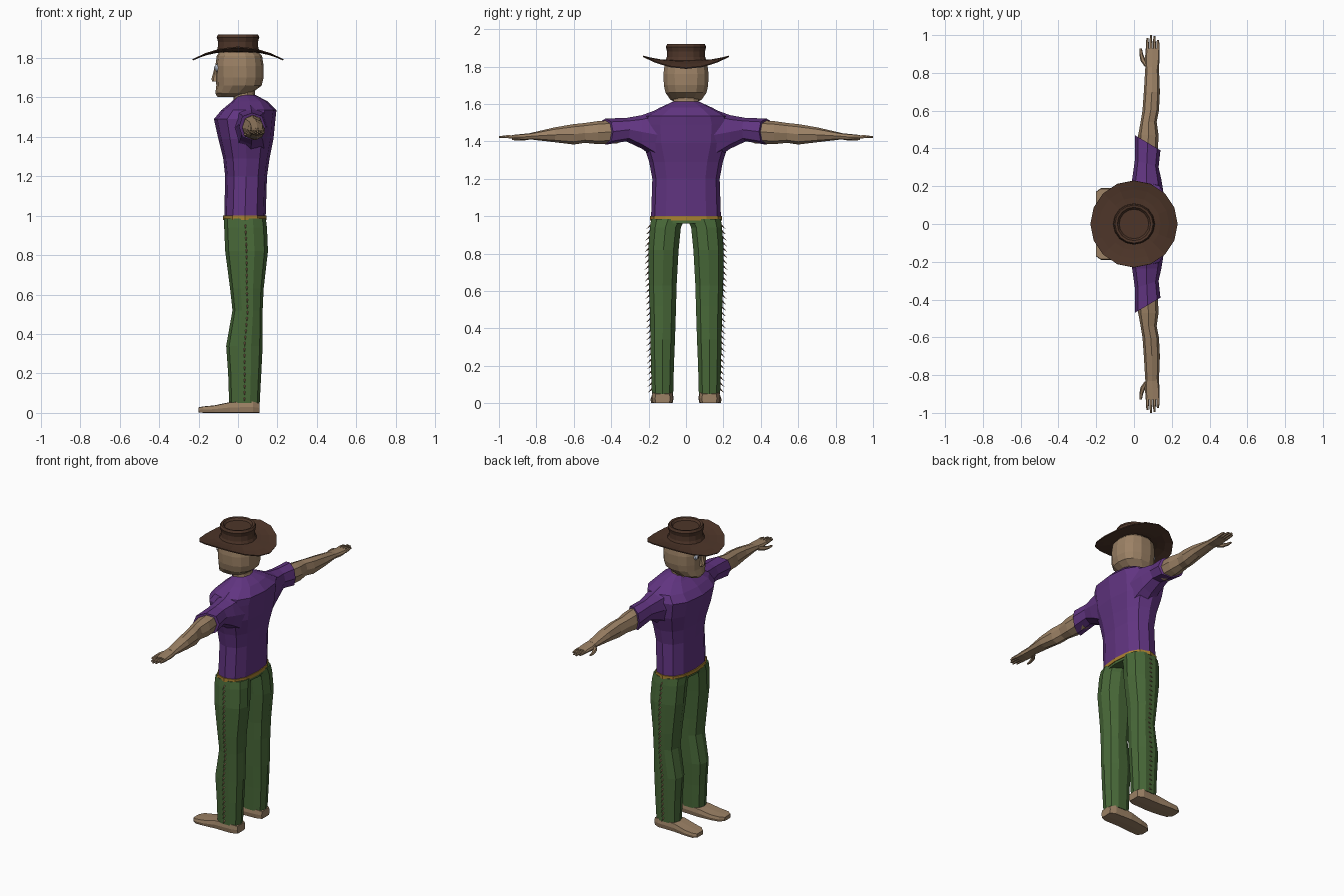
import bpy, bmesh, math
from mathutils import Vector


def material(name, r, g, b):
    m = bpy.data.materials.new(name)
    m.diffuse_color = (r, g, b, 1)
    return m


SKIN = material("skin", 0.33, 0.22, 0.13)
SHIRT = material("purple_cloth", 0.12, 0.035, 0.22)
PANTS = material("green_cloth", 0.065, 0.14, 0.04)
FELT = material("brown_felt", 0.075, 0.036, 0.022)
GOLD = material("gold_trim", 0.4, 0.22, 0.03)
EYE = material("eye_grey", 0.5, 0.55, 0.65)
TAN = material("fringe_tan", 0.3, 0.17, 0.1)


def finish(name, bm, mat, mirror=False):
    bmesh.ops.recalc_face_normals(bm, faces=bm.faces)
    me = bpy.data.meshes.new(name)
    bm.to_mesh(me)
    bm.free()
    me.materials.append(mat)
    ob = bpy.data.objects.new(name, me)
    bpy.context.collection.objects.link(ob)
    if mirror:
        mod = ob.modifiers.new("mirror", 'MIRROR')
        mod.use_axis = (False, True, False)
        mod.use_mirror_merge = False
    return ob


def bridge(bm, a, b):
    n = len(a)
    for i in range(n):
        bm.faces.new((a[i], a[(i + 1) % n], b[(i + 1) % n], b[i]))


def loft(name, rings, axis, n, mat, p=1.0, mirror=False):
    """Rings are (t, a0, a1, b0, b1[, slant]) along the axis; a, b are the other two axes in order."""
    bm = bmesh.new()
    prev = None
    for k, (t, a0, a1, b0, b1, *slant) in enumerate(rings):
        ring = []
        for i in range(n):
            ang = 2 * math.pi * i / n
            c, s = math.cos(ang), math.sin(ang)
            c = 0 if abs(c) < 1e-6 else math.copysign(abs(c) ** p, c)
            s = 0 if abs(s) < 1e-6 else math.copysign(abs(s) ** p, s)
            co = [(a0 + a1 + (a1 - a0) * c) / 2, (b0 + b1 + (b1 - b0) * s) / 2]
            co.insert("xyz".index(axis), t - c * (slant[0] if slant else 0))
            ring.append(bm.verts.new(co))
        if prev:
            bridge(bm, prev, ring)
        if k in (0, len(rings) - 1):
            bm.faces.new(ring)
        prev = ring
    return finish(name, bm, mat, mirror)


def sym(rows):
    return [(z, x0, x1, -w, w) for z, x0, x1, w in rows]


# Shirt body and gold hem
loft("shirt_body", sym([(0.985, -0.07, 0.14, 0.187), (1.2, -0.065, 0.147, 0.18), (1.29, -0.075, 0.16, 0.197),
                        (1.39, -0.1, 0.18, 0.23), (1.49, -0.122, 0.19, 0.24), (1.535, -0.085, 0.195, 0.225),
                        (1.58, -0.03, 0.15, 0.14), (1.612, 0.0, 0.09, 0.07)]), 'z', 12, SHIRT, 0.8)
loft("waist_trim", sym([(0.978, -0.076, 0.145, 0.193), (1.0, -0.076, 0.145, 0.193)]), 'z', 12, GOLD, 0.8)

# Sleeves with slanted cuffs
loft("sleeves", [(0.14, -0.04, 0.16, 1.29, 1.575), (0.235, -0.01, 0.145, 1.36, 1.54),
                 (0.32, 0.005, 0.13, 1.4, 1.525, 0.02), (0.43, 0.005, 0.14, 1.382, 1.522, 0.04)],
     'y', 8, SHIRT, 0.85, True)

# Bare arms, palms, fingers and thumbs
loft("arms", [(0.36, 0.02, 0.125, 1.39, 1.515), (0.47, 0.022, 0.13, 1.385, 1.508),
              (0.54, 0.035, 0.12, 1.392, 1.498), (0.6, 0.045, 0.132, 1.383, 1.492),
              (0.7, 0.052, 0.137, 1.395, 1.475), (0.83, 0.06, 0.132, 1.41, 1.445)],
     'y', 8, SKIN, 0.9, True)
loft("palms", [(0.82, 0.062, 0.13, 1.41, 1.445), (0.87, 0.058, 0.136, 1.407, 1.44),
               (0.93, 0.062, 0.136, 1.412, 1.434)], 'y', 8, SKIN, 0.6, True)
for i, tip in enumerate((0.985, 1.0, 0.995, 0.975)):
    x = 0.071 + 0.0185 * i
    loft("finger_%d" % (i + 1), [(0.92, x - .009, x + .009, 1.413, 1.433), (0.955, x - .008, x + .008, 1.416, 1.434),
                                 (tip, x - .005, x + .005, 1.418, 1.428)], 'y', 6, SKIN, 0.8, True)
loft("thumbs", [(0.835, 0.055, 0.085, 1.408, 1.436), (0.865, 0.034, 0.062, 1.403, 1.428),
                (0.9, 0.028, 0.048, 1.403, 1.421), (0.93, 0.03, 0.042, 1.406, 1.417)], 'y', 6, SKIN, 1, True)

# Trousers
leg = [(0.05, -0.045, 0.11, 0.066, 0.185), (0.2, -0.05, 0.118, 0.062, 0.19), (0.34, -0.06, 0.125, 0.056, 0.193),
       (0.52, -0.028, 0.125, 0.05, 0.197), (0.63, -0.04, 0.13, 0.047, 0.202), (0.82, -0.065, 0.152, 0.036, 0.205),
       (0.94, -0.07, 0.147, 0.024, 0.196), (0.985, -0.07, 0.141, 0.0, 0.19)]
loft("trouser_legs", leg, 'z', 10, PANTS, 0.85, True)
loft("trouser_seat", sym([(0.962, -0.068, 0.142, 0.188), (0.985, -0.07, 0.141, 0.188)]), 'z', 12, PANTS, 0.8)

# Feet
loft("feet", [(0.11, 0.085, 0.165, 0, 0.05), (0.075, 0.07, 0.183, 0, 0.06), (-0.04, 0.066, 0.183, 0, 0.055),
              (-0.12, 0.073, 0.19, 0, 0.038), (-0.175, 0.085, 0.19, 0, 0.033), (-0.2, 0.11, 0.172, 0.003, 0.028)],
     'x', 8, SKIN, 0.25, True)

# Fringe: small pointed strands down the outer seams
bm = bmesh.new()
COUNT = 29
for k in range(COUNT):
    z = 0.955 - 0.875 * k / (COUNT - 1)
    lo, hi = next((a, b) for a, b in zip(leg, leg[1:]) if a[0] <= z <= b[0])
    f = (z - lo[0]) / (hi[0] - lo[0])
    y = lo[4] + (hi[4] - lo[4]) * f
    x = (lo[1] + lo[2]) / 2 * (1 - f) + (hi[1] + hi[2]) / 2 * f
    base = [bm.verts.new((x + dx, y - 0.008, z + dz)) for dx, dz in
            ((-0.006, 0), (0, -0.007), (0.006, 0), (0, 0.007))]
    tip = bm.verts.new((x, y + 0.018, z - 0.024))
    bm.faces.new(base)
    for i in range(4):
        bm.faces.new((base[i], base[(i + 1) % 4], tip))
finish("leg_fringe", bm, TAN, True)

# Neck and head
loft("neck", sym([(1.57, -0.02, 0.1, 0.08), (1.62, -0.025, 0.085, 0.07), (1.67, -0.025, 0.085, 0.07)]), 'z', 10, SKIN)
loft("head", sym([(1.603, -0.105, 0.0, 0.045), (1.622, -0.115, 0.07, 0.085), (1.66, -0.11, 0.12, 0.112),
                  (1.7, -0.112, 0.13, 0.121), (1.76, -0.115, 0.13, 0.123), (1.81, -0.108, 0.122, 0.117),
                  (1.845, -0.085, 0.09, 0.09)]), 'z', 14, SKIN, 0.85)
loft("nose", sym([(1.68, -0.132, -0.095, 0.02), (1.695, -0.134, -0.095, 0.017), (1.755, -0.118, -0.1, 0.008)]),
     'z', 6, SKIN)

# Eyes
bm = bmesh.new()
bmesh.ops.create_uvsphere(bm, u_segments=10, v_segments=8, radius=0.02)
bmesh.ops.translate(bm, verts=bm.verts, vec=Vector((-0.1, 0.045, 1.75)))
finish("eyes", bm, EYE, True)
bm = bmesh.new()
bmesh.ops.create_uvsphere(bm, u_segments=8, v_segments=6, radius=0.009)
bmesh.ops.translate(bm, verts=bm.verts, vec=Vector((-0.114, 0.045, 1.75)))
finish("pupils", bm, FELT, True)

# Hat brim: a saddle, drooping front and back and lifted at the sides
N = 16
bm = bmesh.new()
prev = None
for r in (0.09, 0.14, 0.185, 0.23):
    f = max(0, (r - 0.1) / 0.13) ** 1.5
    ring = []
    for i in range(N):
        a = 2 * math.pi * i / N
        z = 1.832 + f * (-0.042 + 0.065 * math.sin(a) ** 2)
        ring.append(bm.verts.new((r * math.cos(a), r * math.sin(a), z)))
    if prev:
        bridge(bm, prev, ring)
    prev = ring
brim = finish("hat_brim", bm, FELT)
mod = brim.modifiers.new("thickness", 'SOLIDIFY')
mod.thickness = 0.006
mod.offset = 0

# Hat crown with a dished top
loft("hat_crown", sym([(z, -r, r, r) for r, z in
                       ((0.112, 1.828), (0.103, 1.85), (0.101, 1.88), (0.108, 1.905), (0.101, 1.92),
                        (0.088, 1.917), (0.078, 1.905))]), 'z', N, FELT)
